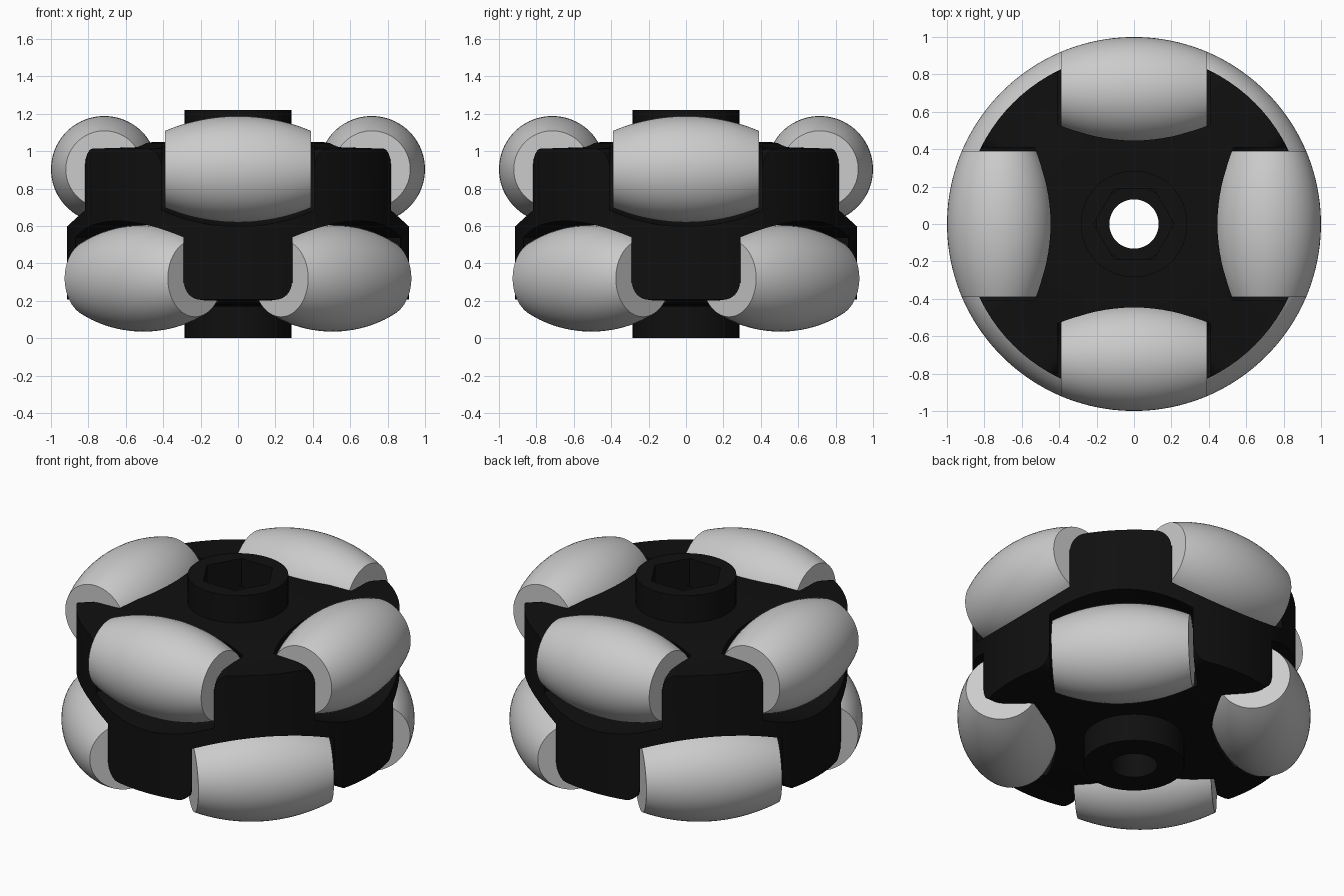
import bpy, bmesh, math
from mathutils import Matrix

if "Cube" in bpy.data.objects:
    bpy.data.objects.remove(bpy.data.objects["Cube"])

MID, TOP_Z, LOW_Z = 0.61, 0.903, 0.32
ROLL_R, ROLL_C, HALF = 0.285, 0.715, 0.39

black = bpy.data.materials.new("black_plastic")
black.diffuse_color = (0.005, 0.005, 0.005, 1)
black.use_nodes = True
black.node_tree.nodes["Principled BSDF"].inputs["Base Color"].default_value = black.diffuse_color


def make(name, bm, angle=35):
    bmesh.ops.recalc_face_normals(bm, faces=bm.faces[:])
    me = bpy.data.meshes.new(name)
    bm.to_mesh(me)
    bm.free()
    ob = bpy.data.objects.new(name, me)
    bpy.context.collection.objects.link(ob)
    smooth(ob, angle)
    return ob


def smooth(ob, angle=35):
    bpy.ops.object.select_all(action='DESELECT')
    ob.select_set(True)
    bpy.context.view_layer.objects.active = ob
    bpy.ops.object.shade_smooth_by_angle(angle=math.radians(angle))


def loft(rings):
    """Closed solid through a list of equally sized point rings."""
    bm = bmesh.new()
    vs = [[bm.verts.new(p) for p in ring] for ring in rings]
    n = len(vs[0])
    for a, b in zip(vs, vs[1:]):
        for i in range(n):
            j = (i + 1) % n
            bm.faces.new((a[i], a[j], b[j], b[i]))
    bm.faces.new(vs[0][::-1])
    bm.faces.new(vs[-1])
    return bm


def revolve(profile, n=96):
    return loft([[(r * math.cos(2 * math.pi * i / n), r * math.sin(2 * math.pi * i / n), z)
                  for i in range(n)] for r, z in profile])


def barrel(half, gap, shift, z, ang, stations, n):
    """Barrel lying along a tangent; shift stretches its outer side outwards."""
    rings = []
    for k in range(stations + 1):
        u = -half + 2 * half * k / stations
        r = math.sqrt(1 - u * u) - ROLL_C + gap
        ring = []
        for i in range(n):
            a = 2 * math.pi * (i + 0.5) / n
            c, s = math.cos(a), math.sin(a)
            ring.append((ROLL_C + r * c + (shift if c > 0 else 0), u, z + r * s))
        rings.append(ring)
    bm = loft(rings)
    bm.transform(Matrix.Rotation(ang, 4, 'Z'))
    return bm


def fillet_cutter(side, up, ang):
    """Sliver that rounds one outer corner of a spoke."""
    f, w, h = 0.09, 0.287, 0.405
    prof = [(w - f + f * math.sin(a), h - f + f * math.cos(a))
            for a in (math.pi / 2 * i / 8 for i in range(9))]
    prof = [(w - f, h + 0.06)] + prof + [(w + 0.04, h - f), (w + 0.04, h + 0.06)]
    bm = loft([[(x, side * t, MID + up * z) for t, z in prof] for x in (0.62, 1.0)])
    bm.transform(Matrix.Rotation(ang, 4, 'Z'))
    return bm


def subtract(ob, bms):
    """Cut every given solid out of ob and bake the result."""
    for bm in bms:
        cutter = make("cutter", bm)
        cutter.hide_render = True
        m = ob.modifiers.new("cut", 'BOOLEAN')
        m.operation, m.solver, m.object = 'DIFFERENCE', 'EXACT', cutter
        bpy.context.view_layer.update()
        me = bpy.data.meshes.new_from_object(
            ob.evaluated_get(bpy.context.evaluated_depsgraph_get()))
        ob.modifiers.clear()
        ob.data = me
        bpy.data.objects.remove(cutter)


# Rows of rollers: the lower row is turned by 45 degrees
rows = [("upper", TOP_Z, 0.0, 1), ("lower", LOW_Z, math.pi / 4, -1)]

# Hub body with roller pockets and rounded spokes
half_prof = [(0.2, 0.44), (0.45, 0.44), (0.57, 0.433), (0.69, 0.41), (0.915, 0.403)]
prof = [(r, MID - z) for r, z in half_prof] + [(r, MID + z) for r, z in half_prof[::-1]]
hub = make("hub_body", revolve(prof))
cuts = []
for _, z, a0, up in rows:
    for k in range(4):
        ang = a0 + k * math.pi / 2
        cuts.append(barrel(HALF + 0.018, 0.022, 0.5, z, ang, 16, 48))
        for side in (-1, 1):
            cuts.append(fillet_cutter(side, up, ang + math.pi / 4))
cuts.append(revolve([(0.2, -0.1), (0.2, 1.4)], 64))
subtract(hub, cuts)
hub.data.materials.clear()
hub.data.materials.append(black)
smooth(hub, 30)

# Central boss with a round bore and a hexagonal socket on top
boss = make("centre_boss", revolve([(0.285, 0.0), (0.285, 1.22)], 64))
subtract(boss, [revolve([(0.132, -0.1), (0.132, 1.4)], 48),
                revolve([(0.215, 0.95), (0.215, 1.4)], 6)])
boss.data.materials.clear()
boss.data.materials.append(black)
smooth(boss, 30)

# Barrel rollers
for name, z, a0, _ in rows:
    for k in range(4):
        make(f"{name}_roller_{k + 1}",
             barrel(HALF, 0, 0, z, a0 + k * math.pi / 2, 20, 64))
